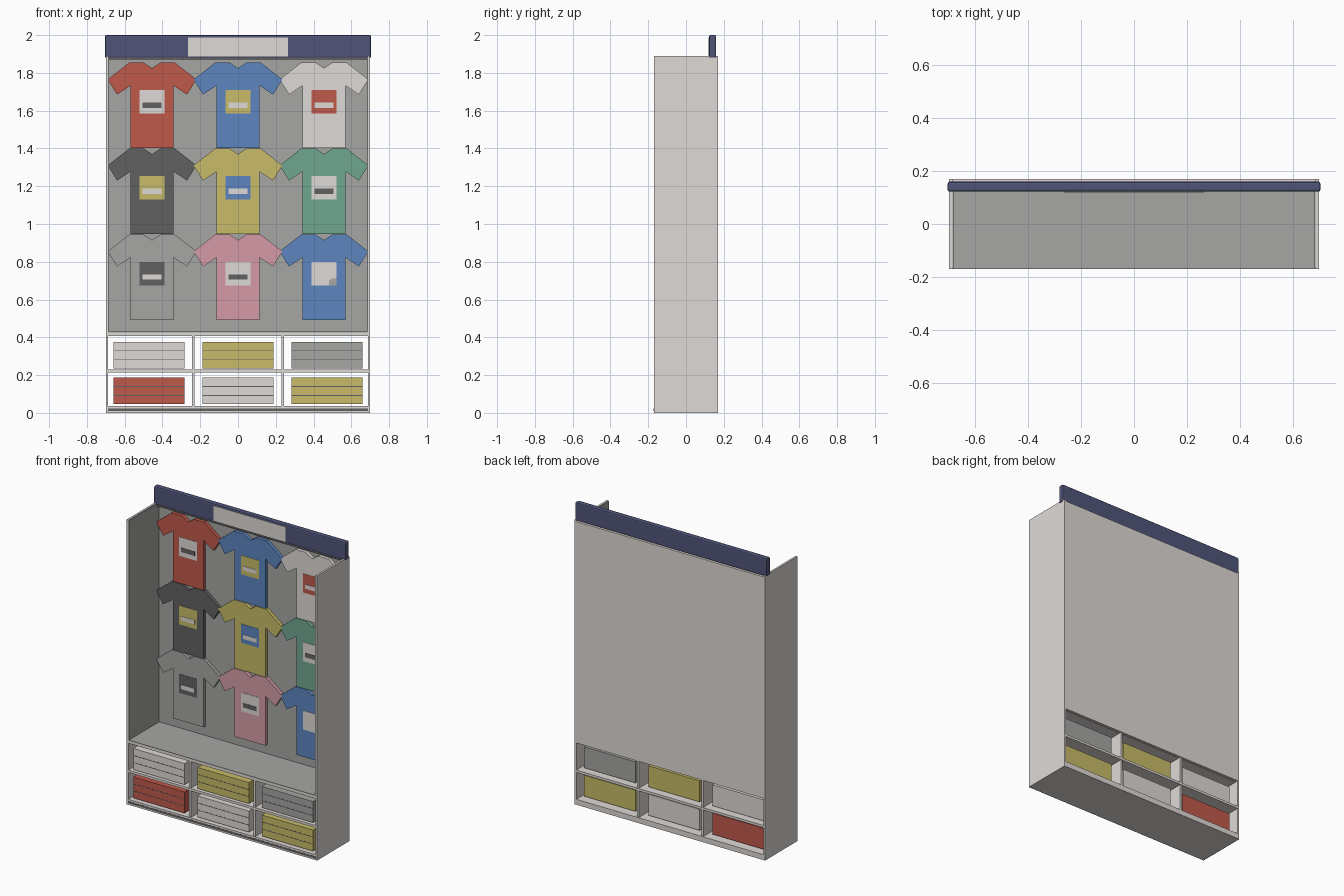
import bpy
import bmesh

cube = bpy.data.objects.get("Cube")
if cube:
    bpy.data.objects.remove(cube, do_unlink=True)

COLOURS = {
    "white": (0.74, 0.70, 0.68), "grey": (0.38, 0.38, 0.37),
    "charcoal": (0.12, 0.12, 0.12), "red": (0.53, 0.10, 0.07),
    "blue": (0.11, 0.24, 0.53), "yellow": (0.58, 0.50, 0.14),
    "green": (0.16, 0.39, 0.28), "pink": (0.66, 0.33, 0.39),
    "navy": (0.08, 0.09, 0.19),
}
MATS = {}
for label, rgb in COLOURS.items():
    m = bpy.data.materials.new(label)
    m.use_nodes = True
    m.diffuse_color = (*rgb, 1)
    m.node_tree.nodes["Principled BSDF"].inputs["Base Color"].default_value = (*rgb, 1)
    MATS[label] = m


def finish(bm, name, colour):
    bmesh.ops.recalc_face_normals(bm, faces=bm.faces)
    mesh = bpy.data.meshes.new(name)
    bm.to_mesh(mesh)
    bm.free()
    mesh.materials.append(MATS[colour])
    obj = bpy.data.objects.new(name, mesh)
    bpy.context.collection.objects.link(obj)
    return obj


def box(name, colour, xs, ys, zs):
    """Box spanning the given x, y and z ranges."""
    bm = bmesh.new()
    bmesh.ops.create_cube(bm, size=1)
    for v in bm.verts:
        v.co = [r[0] if c < 0 else r[1] for c, r in zip(v.co, (xs, ys, zs))]
    return finish(bm, name, colour)


def slab(name, colour, outline, front, back):
    """Extrude an x-z outline from front to back."""
    bm = bmesh.new()
    face = bm.faces.new([bm.verts.new((x, front, z)) for x, z in outline])
    geom = bmesh.ops.extrude_face_region(bm, geom=[face])["geom"]
    for v in geom:
        if isinstance(v, bmesh.types.BMVert):
            v.co.y = back
    return finish(bm, name, colour)


# Cabinet shell, white outside
W, D, TOP, DECK = 0.70, 0.17, 1.89, 0.43
INNER = W - 0.013
for s, side in ((-1, "right"), (1, "left")):
    box(side + "_side_panel", "white", sorted((s * INNER, s * W)), (-D, D), (0, TOP))
    # Grey lining above the deck
    box(side + "_lining", "grey", sorted((s * (INNER - 0.004), s * INNER)),
        (-D + 0.003, 0.15), (DECK, TOP - 0.003))
    # Cubby dividers
    box(side + "_divider", "white", (s * 0.237 - 0.007, s * 0.237 + 0.007),
        (-D + 0.005, D - 0.005), (0.03, 0.415))
box("back_panel", "white", (-INNER, INNER), (0.154, D), (0.41, 1.88))
box("back_lining", "grey", (-INNER, INNER), (0.149, 0.154), (DECK, 1.88))
box("deck", "white", (-INNER, INNER), (-D, 0.154), (0.408, DECK - 0.004))
box("deck_lining", "grey", (-INNER, INNER), (-D, 0.15), (DECK - 0.004, DECK))
box("middle_shelf", "white", (-INNER, INNER), (-D, D), (0.214, 0.23))
box("base_board", "white", (-INNER, INNER), (-D, D), (0, 0.036))
box("base_strip", "charcoal", (-INNER, INNER), (-D - 0.001, -D), (0.01, 0.024))

# Header sign with a blank plate
header = box("header_sign", "navy", (-0.705, 0.705), (0.122, 0.16), (1.88, 2.0))
bevel = header.modifiers.new("bevel", "BEVEL")
bevel.width, bevel.segments = 0.008, 2
box("header_plate", "white", (-0.265, 0.265), (0.119, 0.122), (1.887, 1.988))
box("header_underside_trim", "charcoal", (-INNER, INNER), (0.126, 0.152), (1.87, 1.881))

# Shirts: half outline relative to the shirt's top centre
HALF = [(0.045, 0), (0.12, 0), (0.235, -0.09), (0.185, -0.17),
        (0.113, -0.122), (0.113, -0.452)]
OUTLINE = [(0, -0.03)] + HALF + [(-x, z) for x, z in reversed(HALF)]
PITCH = 0.455
SHIRTS = [
    [("red", "white", "charcoal"), ("blue", "yellow", "white"), ("white", "red", "white")],
    [("charcoal", "yellow", "white"), ("yellow", "blue", "white"), ("green", "white", "charcoal")],
    [("grey", "charcoal", "white"), ("pink", "white", "charcoal"), ("blue", "white", None)],
]
for r, row in enumerate(SHIRTS):
    for c, (cloth, panel, bar) in enumerate(row):
        cx, top = (c - 1) * PITCH, 1.855 - r * PITCH
        front = 0.127 - 0.0007 * (c % 2)
        tag = f"_{r + 1}_{c + 1}"
        slab("shirt" + tag, cloth, [(cx + x, top + z) for x, z in OUTLINE], front, 0.149)
        box("print_panel" + tag, panel, (cx - 0.066, cx + 0.066),
            (front - 0.002, front), (top - 0.27, top - 0.145))
        if bar:
            box("print_bar" + tag, bar, (cx - 0.05, cx + 0.05),
                (front - 0.004, front - 0.002), (top - 0.24, top - 0.212))
        else:
            corner = [(0.066, -0.27), (0.066, -0.232), (0.04, -0.235),
                      (0.026, -0.247), (0.026, -0.27)]
            slab("print_corner" + tag, "grey", [(cx + x, top + z) for x, z in corner],
                 front - 0.004, front - 0.002)

# Folded stacks in the cubbies, three layers each
STACKS = [(0.235, ("white", "yellow", "grey")), (0.046, ("red", "white", "yellow"))]
LAYER = 0.0467
for r, (z, row) in enumerate(STACKS):
    for c, colour in enumerate(row):
        cx = (c - 1) * 0.472
        tag = f"_{r + 1}_{c + 1}"
        xs = (cx - 0.188, cx + 0.188)
        box("folded_stack" + tag, colour, xs, (-0.155, 0.125), (z, z + 3 * LAYER))
        for k in (1, 2):
            seam = z + k * LAYER
            box(f"fold_seam{tag}_{k}", "charcoal", xs, (-0.156, -0.155),
                (seam - 0.002, seam + 0.002))
